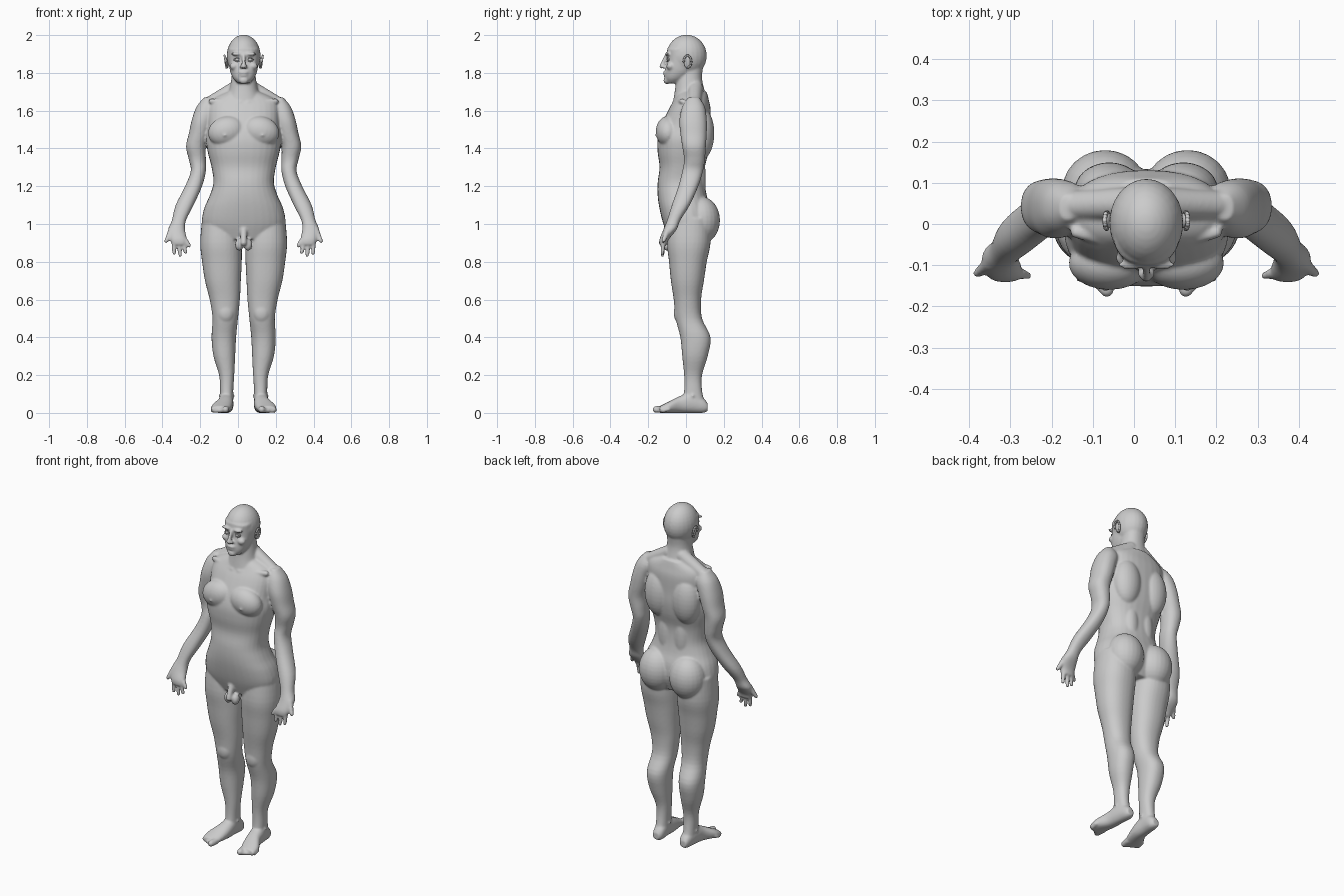
import bpy, bmesh, math
from mathutils import Vector, Matrix

if "Cube" in bpy.data.objects:
    bpy.data.objects.remove(bpy.data.objects["Cube"])

UNIT = 0.01      # all part sizes below are in hundredths
MIDLINE = 0.03   # x of the plane of symmetry
SEGMENTS = 32

skin = bpy.data.materials.new("light_grey")
skin.use_nodes = True
grey = (0.6, 0.6, 0.6, 1)
skin.diffuse_color = grey
skin.node_tree.nodes["Principled BSDF"].inputs["Base Color"].default_value = grey


def blend(p0, p1, p2, p3, t):
    """Smooth curve through p1 and p2."""
    return [0.5 * (2 * b + (c - a) * t + (2 * a - 5 * b + 4 * c - d) * t * t
                   + (3 * b - a - 3 * c + d) * t ** 3)
            for a, b, c, d in zip(p0, p1, p2, p3)]


def loft(bm, sections, side=1, axis="z", roundness=0.9, steps=4):
    """Skin rounded rings; a section is (along, x from, x to, depth from, depth to)."""
    last = len(sections) - 1
    rows = []
    for i in range(last):
        around = [sections[min(max(i + k, 0), last)] for k in (-1, 0, 1, 2)]
        rows += [blend(*around, s / steps) for s in range(steps)]
    rows.append(sections[last])
    rings = []
    for along, x0, x1, d0, d1 in rows:
        ring = []
        for k in range(SEGMENTS):
            angle = math.tau * k / SEGMENTS
            c, s = math.cos(angle), math.sin(angle)
            c = math.copysign(abs(c) ** roundness, c)
            s = math.copysign(abs(s) ** roundness, s)
            x = side * ((x0 + x1) / 2 + c * (x1 - x0) / 2)
            depth = (d0 + d1) / 2 + s * (d1 - d0) / 2
            ring.append(bm.verts.new((x, depth, along) if axis == "z" else (x, along, depth)))
        rings.append(ring)
    for low, high in zip(rings, rings[1:]):
        for k in range(SEGMENTS):
            n = (k + 1) % SEGMENTS
            bm.faces.new((low[k], low[n], high[n], high[k]))
    bm.faces.new(rings[0])
    bm.faces.new(rings[-1])


def blob(bm, centre, radii, side=1, tilt=0):
    """Ellipsoid, optionally tilted about the front axis."""
    x, y, z = centre
    place = (Matrix.Translation((side * x, y, z))
             @ Matrix.Rotation(side * math.radians(tilt), 4, "Y")
             @ Matrix.Diagonal((*radii, 1)))
    bmesh.ops.create_uvsphere(bm, u_segments=24, v_segments=16, radius=1, matrix=place)


def capsule(bm, start, end, r0, r1, side=1):
    """Tapered rod with round ends."""
    a, b = (Vector((side * p[0], p[1], p[2])) for p in (start, end))
    turn = (b - a).to_track_quat("Z", "Y").to_matrix().to_4x4()
    bmesh.ops.create_cone(bm, cap_ends=True, segments=16, radius1=r0, radius2=r1,
                          depth=(b - a).length, matrix=Matrix.Translation((a + b) / 2) @ turn)
    for p, r in ((a, r0), (b, r1)):
        blob(bm, p, (r, r, r))


def finish(bm, name):
    bmesh.ops.recalc_face_normals(bm, faces=bm.faces)
    bmesh.ops.scale(bm, vec=(UNIT, UNIT, UNIT), verts=bm.verts)
    bmesh.ops.translate(bm, vec=(MIDLINE, 0, 0), verts=bm.verts)
    for face in bm.faces:
        face.smooth = True
    mesh = bpy.data.meshes.new(name)
    bm.to_mesh(mesh)
    bm.free()
    mesh.materials.append(skin)
    obj = bpy.data.objects.new(name, mesh)
    bpy.context.collection.objects.link(obj)
    return obj


TORSO = [(170, -9, 9, -4, 11), (166, -17, 17, -6, 12), (161, -19, 19, -9, 13),
         (152, -19, 19, -13, 13), (145, -20, 20, -15, 13), (138, -19, 19, -15, 12),
         (130, -17, 17, -14, 10), (122, -16, 16, -15, 10), (115, -18, 18, -15, 11),
         (108, -21, 21, -14, 13), (100, -22, 22, -12, 13), (92, -18, 18, -9, 10)]
NECK = [(183, -6, 6, -3, 9), (177, -6.5, 6.5, -5, 8.5), (170, -8, 8, -6, 10), (164, -11, 11, -7, 12)]
FACE = [(193, -8, 8, -10, 5), (187, -8, 8, -10, 5), (181, -7.2, 7.2, -11, 4),
        (177, -5.5, 5.5, -11, 0), (174.5, -3, 3, -10, -3)]
ARM = [(167, 17, 21, 1, 7), (162, 14, 25, -2, 10), (155, 16, 27.5, -3.5, 11),
       (148, 18, 29, -3, 11), (141, 20, 30.5, -2, 10.5), (134, 20, 29, -1, 10),
       (128, 20, 28, -2, 9), (120, 22, 31, -4, 6.5), (110, 26.5, 36, -7.5, 2),
       (102, 30.5, 38, -10, -3), (97, 31, 40, -12, -5), (92, 30, 39, -14, -9),
       (89, 30, 38, -14, -10)]
LEG = [(103, 2, 22, -9, 13), (90, 1, 23, -10, 13), (80, 1, 22, -9, 11),
       (70, 1.5, 20.5, -8, 9.5), (60, 2, 18, -6.5, 8), (50, 3, 16.5, -5.5, 8.5),
       (40, 4, 17, -3, 13), (30, 4.5, 16, -2, 11.5), (20, 5, 13, -1, 8.5),
       (12, 5.5, 12.5, -1, 8.5), (5, 5.5, 12.5, -2, 10)]
FOOT = [(11.5, 7, 11, 1, 5), (9, 5.5, 12, 0, 8), (3, 5.5, 13, 0, 11),
        (-3, 5.5, 14, 0, 9), (-9, 6.5, 17, 0, 6), (-14, 8, 17, 0, 3.5)]

body = bmesh.new()

# Trunk, neck and head
loft(body, TORSO, roundness=0.85)
loft(body, NECK)
loft(body, FACE)
blob(body, (0, 0.3, 189), (9, 10.7, 11.2))
capsule(body, (0, -10.5, 189.5), (0, -13, 183.5), 0.8, 1.2)
blob(body, (0, -11, 180.2), (2.5, 1.2, 0.8))
blob(body, (0, -10.8, 178.6), (2.2, 1.2, 0.8))
blob(body, (0, -10, 176), (2.6, 2, 2))

# Male groin, plain
capsule(body, (0, -10, 97), (0, -13, 90), 2, 1.5)

for side in (-1, 1):
    loft(body, ARM, side)
    loft(body, LEG, side)
    loft(body, FOOT, side, axis="y")
    # Facial relief
    blob(body, (3.6, -9.8, 190), (3.4, 1.3, 0.9), side)
    blob(body, (5, -8.2, 183.5), (2.4, 2.2, 2), side)
    blob(body, (1.1, -12, 183.2), (1.1, 1.2, 0.9), side)
    # Chest, shoulder blade, collarbone and neck slope
    blob(body, (9, -9.5, 149), (10, 6.5, 8), side, tilt=15)
    blob(body, (10, -15.6, 147), (0.8, 0.8, 0.8), side)
    blob(body, (9, 8, 148), (8.5, 7, 14), side)
    capsule(body, (2, -6, 164), (17, -2, 165), 1.5, 1.5, side)
    capsule(body, (4, 5, 172), (18, 4.5, 164), 4, 3.5, side)
    # Lower back, buttock, kneecap and ankle bones
    blob(body, (5, 6, 124), (5, 4.5, 16), side)
    blob(body, (10, 8, 102), (10.5, 10, 12.5), side)
    blob(body, (9.5, -3.5, 53), (4.5, 3, 5.5), side)
    blob(body, (9, 3.5, 9), (4.3, 2, 2), side)
    blob(body, (2.3, -10, 89), (2.3, 2.5, 3.2), side)
    # Fingers from index to little, then thumb
    for base, tip, low in ((37, 36.8, 84.5), (34.5, 33.6, 83.5), (32.2, 30.7, 85), (30.5, 28.8, 88.5)):
        capsule(body, (base, -12, 91), (tip, -12.5, low), 1.3, 1, side)
    capsule(body, (38, -9.5, 97), (41, -12, 91), 1.8, 1.1, side)
    # Toes, big to little
    for k in range(5):
        size = 1.8 if k == 0 else 1.25
        capsule(body, (9 + 1.8 * k, -12 + k * 0.7, 2), (9.6 + 1.65 * k, -16 + k, size),
                size, size, side)

# Fuse the forms into one continuous skin
skin_body = finish(body, "body")
fuse = skin_body.modifiers.new("fuse", "REMESH")
fuse.mode = "VOXEL"
fuse.voxel_size = 0.006
fuse.use_smooth_shade = True
soften = skin_body.modifiers.new("soften", "SMOOTH")
soften.factor = 0.5
soften.iterations = 6

for side, label in ((-1, "right"), (1, "left")):
    # Ear with a raised curved rim
    ear = bmesh.new()
    blob(ear, (9, 0.8, 185.5), (0.7, 1.8, 3.2), side, tilt=10)
    rim = [(9.6 + 0.5 * math.sin(a), 0.8 + 2 * math.cos(a), 186 + 3.2 * math.sin(a))
           for a in (math.radians(-80 + 26 * k) for k in range(11))]
    for p, q in zip(rim, rim[1:]):
        capsule(ear, p, q, 0.55, 0.55, side)
    finish(ear, label + "_ear")

    # Eyeball with upper and lower lids
    eye = bmesh.new()
    blob(eye, (3.4, -8.9, 187), (1.5, 1.3, 1.1), side)
    finish(eye, label + "_eye")
    lids = bmesh.new()
    for rise in (-1, 1):
        arc = [(3.4 + 1.8 * t, -9.9 + 0.6 * t * t, 187 + rise * 0.9 * (1 - t * t))
               for t in (-1, -0.5, 0, 0.5, 1)]
        for p, q in zip(arc, arc[1:]):
            capsule(lids, p, q, 0.3, 0.3, side)
    finish(lids, label + "_eyelids")
